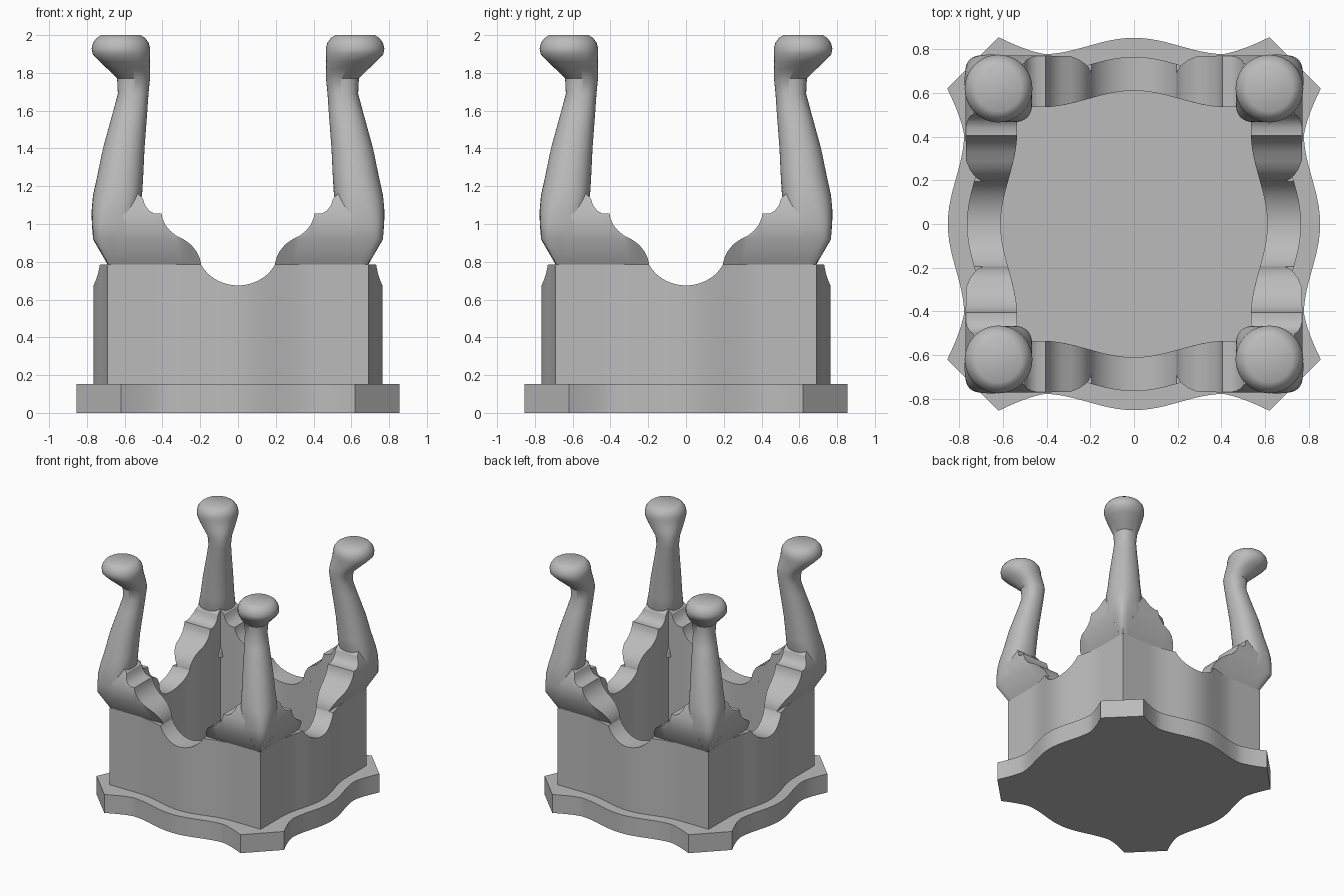
import bpy
import bmesh
from math import cos, sin, pi, copysign, radians
from mathutils import Matrix

if "Cube" in bpy.data.objects:
    bpy.data.objects.remove(bpy.data.objects["Cube"])

grey = bpy.data.materials.new("plain grey")
grey.use_nodes = True
COLOUR = (0.5, 0.5, 0.5, 1)
grey.diffuse_color = COLOUR
grey.node_tree.nodes["Principled BSDF"].inputs["Base Color"].default_value = COLOUR


def loft(bm, rings, caps=True):
    """Skin a row of closed rings."""
    rows = [[bm.verts.new(p) for p in ring] for ring in rings]
    n = len(rows[0])
    for a, b in zip(rows, rows[1:]):
        for i in range(n):
            j = (i + 1) % n
            bm.faces.new((a[i], a[j], b[j], b[i]))
    if caps:
        bm.faces.new(rows[0])
        bm.faces.new(rows[-1])


def finish(bm, name, quarter=0, angle=30):
    bmesh.ops.remove_doubles(bm, verts=bm.verts, dist=0.0005)
    bmesh.ops.recalc_face_normals(bm, faces=bm.faces)
    bm.transform(Matrix.Rotation(quarter * pi / 2, 4, "Z"))
    mesh = bpy.data.meshes.new(name)
    bm.to_mesh(mesh)
    bm.free()
    mesh.materials.append(grey)
    ob = bpy.data.objects.new(name, mesh)
    bpy.context.collection.objects.link(ob)
    bpy.ops.object.select_all(action="DESELECT")
    ob.select_set(True)
    bpy.context.view_layer.objects.active = ob
    bpy.ops.object.shade_smooth_by_angle(angle=radians(angle))


def interp(points, t):
    """Straight-line lookup in a list of (t, value) pairs."""
    for (a, va), (b, vb) in zip(points, points[1:]):
        if t <= b:
            return va + (vb - va) * (max(t, a) - a) / (b - a)
    return points[-1][1]


def wave(x):
    """Outward bulge in the middle of each side."""
    return 0.0375 * (1 + cos(pi * x / 0.42)) if abs(x) < 0.42 else 0


# Base plate: wavy sides that sweep out to chamfered corners
CORNER = 0.62
bm = bmesh.new()
outline = []
for q in range(4):
    turn = Matrix.Rotation(q * pi / 2, 3, "Z")
    for i in range(-24, 25):
        x = CORNER * i / 24
        sweep = 0.078 * (max(0, abs(x) - 0.4) / 0.22) ** 1.4
        outline.append(turn @ Matrix.Translation((x, -0.777 - wave(x) - sweep, 0)).translation)
loft(bm, [[(p.x, p.y, z) for p in outline] for z in (0, 0.152)])
finish(bm, "base_plate")

# Wall: four mitred sides, each with a round scoop in the top
INNER, OUTER, RIM = 0.535, 0.69, 0.785
SCOOP = 0.195


def wall_top(x):
    if abs(x) >= SCOOP:
        return RIM
    return 0.87 - (0.195 ** 2 - x * x + 0.085 ** 2 * (x / SCOOP) ** 2) ** 0.5


bm = bmesh.new()
for q in range(4):
    turn = Matrix.Rotation(q * pi / 2, 3, "Z")
    stations = [SCOOP * sin(pi * i / 32) for i in range(-16, 17)]
    side = [SCOOP + (0.45 - SCOOP) * i / 10 for i in range(1, 11)]
    stations = [-x for x in reversed(side)] + stations + side
    sections = [(x, x) for x in stations]
    sections = [(-INNER, -OUTER)] + sections + [(INNER, OUTER)]
    rings = []
    for xi, xo in sections:
        yi, yo = -INNER - wave(xi), -OUTER - wave(xo)
        rings.append([turn @ Matrix.Translation(p).translation for p in (
            (xi, yi, 0.1), (xo, yo, 0.1), (xo, yo, wall_top(xo)), (xi, yi, wall_top(xi)))])
    loft(bm, rings, caps=False)
finish(bm, "wavy_wall")

# Corner brackets: stepped ogee wings flaring out above the wall
OGEE = [(0.195, 0.79), (0.205, 0.825), (0.22, 0.855), (0.25, 0.892), (0.29, 0.92),
        (0.33, 0.94), (0.36, 0.965), (0.385, 0.995), (0.4, 1.03), (0.405, 1.055),
        (0.44, 1.055), (0.47, 1.07), (0.493, 1.1), (0.503, 1.135), (0.54, 1.17),
        (0.65, 1.17)]
FLARE = [(RIM, 0.69), (0.92, 0.768), (1.05, 0.772), (1.17, 0.72)]


def wing(x, top):
    yi = INNER + wave(x)
    levels = [min(z, top) for z in (RIM, 0.92, 1.05, 1.17)]
    return [(x, yi, RIM)] + [(x, interp(FLARE, z), z) for z in levels] + [(x, yi, top)]


# Post sections: height, diagonal centre, radius, squareness
POST = [(0.785, 0.6, 0.09, 14), (0.92, 0.65, 0.117, 5), (1.0, 0.655, 0.119, 3.5),
        (1.07, 0.655, 0.12, 2.8), (1.15, 0.638, 0.13, 2.4), (1.25, 0.624, 0.122, 2.2),
        (1.4, 0.605, 0.11, 2.2), (1.6, 0.57, 0.09, 2.2), (1.69, 0.555, 0.081, 2.3),
        (1.77, 0.553, 0.087, 2.4), (1.82, 0.578, 0.112, 2.4), (1.86, 0.6, 0.133, 2.3),
        (1.9, 0.618, 0.152, 2.1), (1.93, 0.62, 0.155, 2), (1.96, 0.62, 0.147, 2),
        (1.985, 0.62, 0.128, 2), (2.0, 0.62, 0.105, 2)]
SIDES = 40


def post_ring(z, c, r, n):
    ring = []
    for i in range(SIDES):
        a = 2 * pi * i / SIDES + pi / 4
        u, v = cos(a), sin(a)
        k = r / (abs(u) ** n + abs(v) ** n) ** (1 / n)
        ring.append((c + k * u, c + k * v, z))
    return ring


NAMES = ["back_left", "back_right", "front_right", "front_left"]
for q, name in enumerate(NAMES):
    bm = bmesh.new()
    rings = [wing(x, t) for x, t in OGEE]
    loft(bm, rings)
    loft(bm, [[(y, x, z) for x, y, z in ring] for ring in rings])
    finish(bm, name + "_bracket", q)

    bm = bmesh.new()
    loft(bm, [post_ring(*s) for s in POST])
    finish(bm, name + "_post", q, 40)
